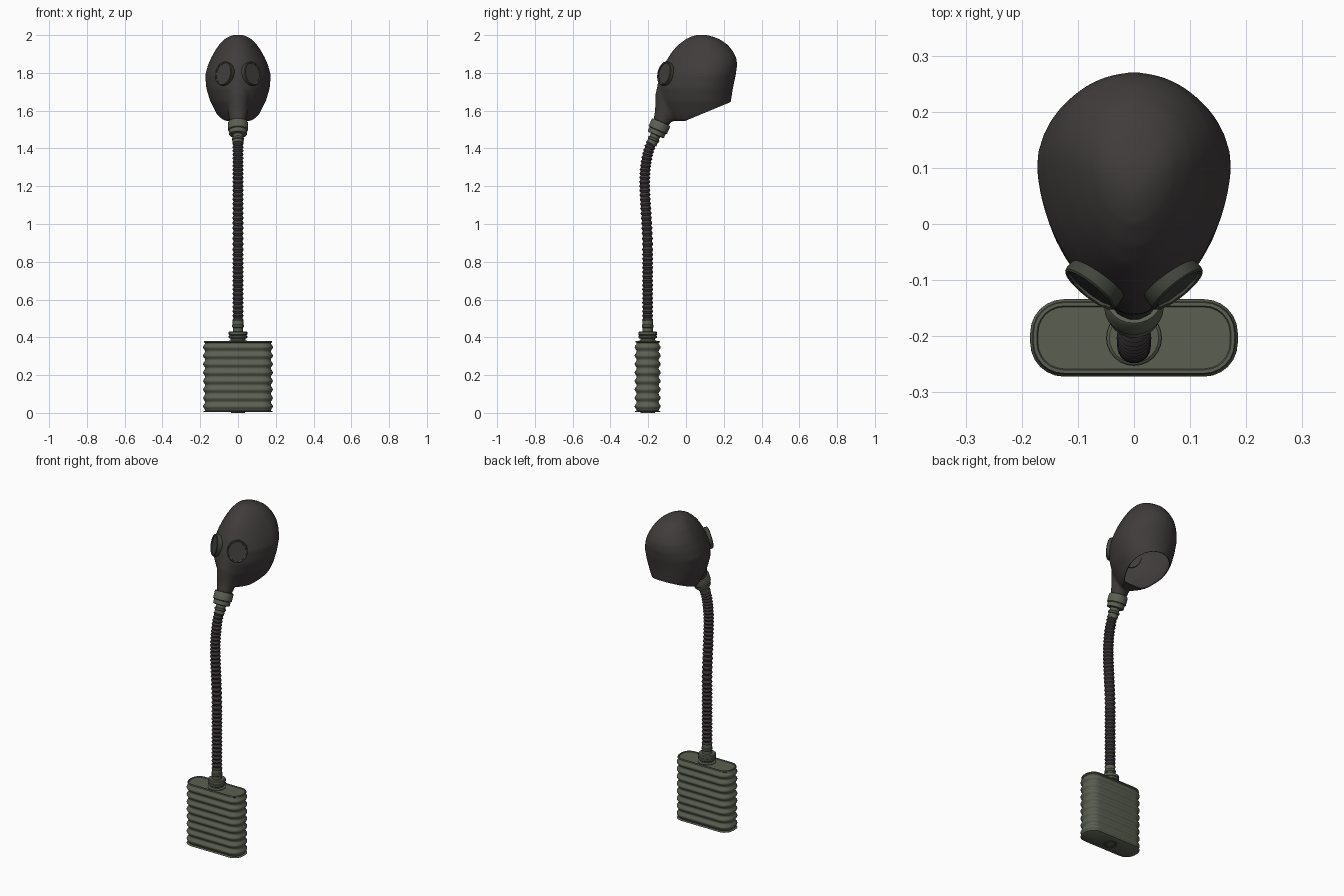
import bpy, bmesh, math
from mathutils import Vector
from mathutils.geometry import interpolate_bezier

if "Cube" in bpy.data.objects:
    bpy.data.objects.remove(bpy.data.objects["Cube"])


def material(name, rgb):
    m = bpy.data.materials.new(name)
    m.diffuse_color = (*rgb, 1)
    m.use_nodes = True
    m.node_tree.nodes["Principled BSDF"].inputs["Base Color"].default_value = m.diffuse_color
    return m


RUBBER = material("dark rubber", (0.052, 0.045, 0.045))
HOSE = material("hose rubber", (0.045, 0.038, 0.040))
OLIVE = material("olive metal", (0.105, 0.115, 0.083))
FRAME = material("dark olive frame", (0.055, 0.060, 0.046))
LENS = material("dark lens", (0.050, 0.048, 0.046))
X = Vector((1, 0, 0))


def smooth(ob, angle=35):
    bpy.ops.object.select_all(action='DESELECT')
    ob.select_set(True)
    bpy.context.view_layer.objects.active = ob
    bpy.ops.object.shade_smooth_by_angle(angle=math.radians(angle))


def add_loft(bm, rings, caps=True):
    rows = [[bm.verts.new(p) for p in r] for r in rings]
    n = len(rows[0])
    for a, b in zip(rows, rows[1:]):
        for i in range(n):
            j = (i + 1) % n
            bm.faces.new((a[i], a[j], b[j], b[i]))
    if caps:
        bm.faces.new(rows[0][::-1])
        bm.faces.new(rows[-1])


def finish(bm, name, mat, angle=35):
    bmesh.ops.recalc_face_normals(bm, faces=bm.faces)
    me = bpy.data.meshes.new(name)
    bm.to_mesh(me)
    bm.free()
    me.materials.append(mat)
    ob = bpy.data.objects.new(name, me)
    bpy.context.collection.objects.link(ob)
    smooth(ob, angle)
    return ob


def loft(name, rings, mat, caps=True, angle=35):
    bm = bmesh.new()
    add_loft(bm, rings, caps)
    return finish(bm, name, mat, angle)


def ring(c, u, v, a, b, n=24):
    return [Vector(c) + u * a * math.cos(2 * math.pi * i / n)
            + v * b * math.sin(2 * math.pi * i / n) for i in range(n)]


def lathe(name, base, axis, profile, mat, n=24):
    """profile = (radius, distance along axis)"""
    d = Vector(axis).normalized()
    v = d.cross(X).normalized()
    return loft(name, [ring(Vector(base) + d * h, X, v, r, r, n) for r, h in profile], mat)


# ---- filter canister: rounded box with rolled ribs
CY = -0.203


def rounded(z, off, hx=0.185, hy=0.069, r=0.06, seg=6):
    pts = []
    for k, (sx, sy) in enumerate(((1, 1), (-1, 1), (-1, -1), (1, -1))):
        for i in range(seg + 1):
            t = math.pi / 2 * (k + i / seg)
            pts.append(Vector((sx * (hx - r) + (r + off) * math.cos(t),
                               CY + sy * (hy - r) + (r + off) * math.sin(t), z)))
    return pts


rings = [rounded(0.004, -0.006), rounded(0.008, 0)]
RIBS, STEP = 8, 8
for i in range(RIBS * STEP + 1):
    z = 0.012 + 0.358 * i / (RIBS * STEP)
    rings.append(rounded(z, -0.0055 - 0.0055 * math.cos(2 * math.pi * i / STEP)))
rings += [rounded(0.374, -0.004), rounded(0.381, -0.006), rounded(0.381, -0.012), rounded(0.377, -0.014)]
loft("filter_canister", rings, OLIVE)
lathe("canister_bottom_inlet", (0, CY, 0), (0, 0, 1),
      [(0.026, 0.004), (0.028, 0), (0.038, 0), (0.038, 0.006)], FRAME)

# ---- canister neck, ribbed nut and hose coupling
lathe("canister_neck", (0, CY, 0.375), (0, 0, 1),
      [(0.05, 0), (0.05, 0.006), (0.039, 0.01), (0.039, 0.026)], OLIVE)
lathe("canister_nut", (0, CY, 0.394), (0, 0, 1),
      [(0.044, 0), (0.049, 0.004), (0.049, 0.014), (0.045, 0.017), (0.049, 0.020),
       (0.049, 0.034), (0.044, 0.038)], OLIVE)
lathe("lower_hose_coupling", (0, CY, 0.43), (0, 0, 1),
      [(0.027, 0), (0.027, 0.02), (0.031, 0.024), (0.031, 0.034), (0.028, 0.038), (0.028, 0.062)], OLIVE)

# ---- corrugated hose along a curved path
path = [Vector((0, CY, 0.48 + 0.37 * i / 32)) for i in range(32)]
path += interpolate_bezier(Vector((0, CY, 0.85)), Vector((0, CY, 1.10)),
                           Vector((0, -0.25, 1.28)), Vector((0, -0.18, 1.435)), 51)
rings = []
for i, p in enumerate(path):
    d = (path[min(i + 1, len(path) - 1)] - path[max(i - 1, 0)]).normalized()
    r = 0.030 if i % 2 else 0.0235
    rings.append(ring(p, X, d.cross(X).normalized(), r, r, 18))
loft("corrugated_hose", rings, HOSE)

# ---- valve cap and upper coupling under the snout
AX = Vector((0, 0.40, 0.915)).normalized()
lathe("upper_hose_coupling", (0, -0.183, 1.422), AX,
      [(0.028, 0), (0.028, 0.022), (0.032, 0.025), (0.032, 0.034), (0.027, 0.038), (0.027, 0.06)], OLIVE)
lathe("valve_cap", (0, -0.161, 1.471), AX,
      [(0.040, 0), (0.047, 0.003), (0.047, 0.026), (0.053, 0.030), (0.053, 0.070),
       (0.050, 0.075), (0.040, 0.075)], OLIVE)


# ---- rubber mask: head and snout fused, then opened at the neck
def head_ring(z, front, back, w, n=36):
    yc = front + (back - front) * 0.59
    pts = []
    for i in range(n):
        t = 2 * math.pi * i / n
        c = math.cos(t)
        y = yc - (yc - front if c > 0 else back - yc) * c
        pts.append(Vector((w * math.sin(t) * (1 - 0.1 * max(c, 0)), y, z)))
    return pts


HEAD = [(1.545, -0.07, 0.18, 0.088), (1.58, -0.10, 0.222, 0.112), (1.65, -0.135, 0.238, 0.148),
        (1.72, -0.148, 0.249, 0.169), (1.79, -0.136, 0.264, 0.174), (1.84, -0.118, 0.271, 0.160),
        (1.88, -0.096, 0.267, 0.143), (1.915, -0.073, 0.249, 0.124), (1.95, -0.040, 0.220, 0.100),
        (1.98, 0.000, 0.176, 0.070), (1.996, 0.035, 0.130, 0.042), (2.002, 0.060, 0.100, 0.018)]
SNOUT = [(-0.134, 1.533, 0.043, 0.043), (-0.115, 1.58, 0.051, 0.054), (-0.10, 1.66, 0.060, 0.068),
         (-0.08, 1.75, 0.055, 0.068), (-0.055, 1.82, 0.040, 0.045)]
bm = bmesh.new()
add_loft(bm, [head_ring(*h) for h in HEAD])
add_loft(bm, [ring((0, y, z), X, AX.cross(X).normalized(), a, b) for y, z, a, b in SNOUT])
mask = finish(bm, "rubber_mask", RUBBER, 60)
mod = mask.modifiers.new("fuse", 'REMESH')
mod.mode, mod.voxel_size, mod.use_smooth_shade = 'VOXEL', 0.010, True
mod = mask.modifiers.new("soften", 'SMOOTH')
mod.factor, mod.iterations = 0.5, 6
for m in list(mask.modifiers):
    bpy.ops.object.modifier_apply(modifier=m.name)

# neck opening, sloping up to the back of the head
point, normal = Vector((0, 0.235, 1.645)), Vector((0, -0.085, 0.205)).normalized()
bm = bmesh.new()
bm.from_mesh(mask.data)
faces = [f for f in bm.faces if f.calc_center_median().y > -0.005]
geom = faces + list({e for f in faces for e in f.edges}) + list({v for f in faces for v in f.verts})
bmesh.ops.bisect_plane(bm, geom=geom, plane_co=point, plane_no=normal)
cut = [f for f in bm.faces if f.calc_center_median().y > -0.005
       and (f.calc_center_median() - point).dot(normal) < -1e-5]
bmesh.ops.delete(bm, geom=cut, context='FACES')
bm.to_mesh(mask.data)
bm.free()
mod = mask.modifiers.new("wall", 'SOLIDIFY')
mod.thickness, mod.offset = 0.005, -1
bpy.ops.object.modifier_apply(modifier="wall")
smooth(mask, 50)

# ---- eyepieces: notched frame and flat lens on each side
for s, side in ((1, "left"), (-1, "right")):
    n = Vector((s * 0.61, -0.76, 0.20)).normalized()
    u = Vector((0, 0, 1)).cross(n).normalized()
    v = n.cross(u)
    c = Vector((s * 0.071, -0.107, 1.795))

    def oval(h, k):
        return ring(c + n * h, u, v, 0.057 * k, 0.065 * k, 40)

    inner = [p if i % 4 < 2 else q for i, (p, q) in enumerate(zip(oval(0.013, 0.80), oval(0.013, 0.86)))]
    loft(side + "_eye_frame", [oval(-0.018, 0.96), oval(0.004, 1.0), oval(0.012, 0.98),
                               oval(0.015, 0.92), inner, oval(0.005, 0.84)], FRAME, caps=False)
    loft(side + "_eye_lens", [oval(0.002, 0.9), oval(0.008, 0.87)], LENS)
